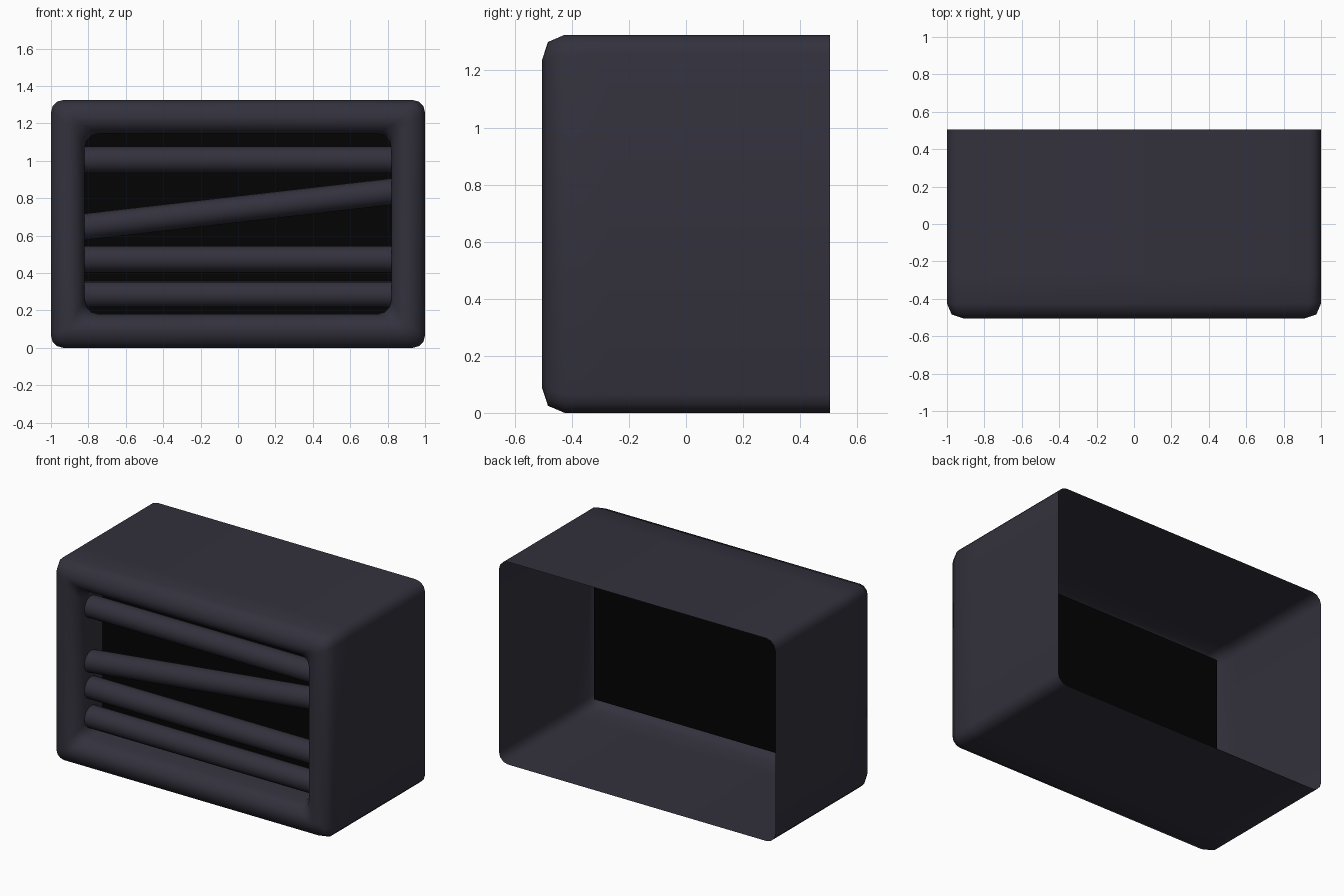
import bpy, bmesh, math

if "Cube" in bpy.data.objects:
    bpy.data.objects.remove(bpy.data.objects["Cube"])

HX, HZ = 1.0, 0.6625   # half width, half height
CZ = HZ                # centre height
BACK = -0.23           # depth of the recess panel


def material(name, rgb):
    m = bpy.data.materials.new(name)
    m.diffuse_color = (*rgb, 1)
    m.use_nodes = True
    m.node_tree.nodes["Principled BSDF"].inputs["Base Color"].default_value = m.diffuse_color
    return m


casing_mat = material("dark_casing", (0.033, 0.031, 0.046))
black_mat = material("black", (0.001, 0.001, 0.001))


def finish(name, bm, mat, angle=60):
    me = bpy.data.meshes.new(name)
    bm.to_mesh(me)
    bm.free()
    me.materials.append(mat)
    ob = bpy.data.objects.new(name, me)
    bpy.context.collection.objects.link(ob)
    bpy.ops.object.select_all(action='DESELECT')
    ob.select_set(True)
    bpy.context.view_layer.objects.active = ob
    bpy.ops.object.shade_smooth_by_angle(angle=math.radians(angle))
    return ob


def rounded_ring(bm, inset, y, r, seg=3):
    """Rounded rectangle loop in the xz plane."""
    verts = []
    for k, (sx, sz) in enumerate([(1, 1), (-1, 1), (-1, -1), (1, -1)]):
        cx, cz = sx * (HX - inset - r), sz * (HZ - inset - r)
        for i in range(seg + 1):
            a = math.pi / 2 * (k + i / seg)
            verts.append(bm.verts.new((cx + r * math.cos(a), y, CZ + cz + r * math.sin(a))))
    return verts


def bridge(bm, a, b):
    n = len(a)
    for i in range(n):
        j = (i + 1) % n
        bm.faces.new((a[i], a[j], b[j], b[i]))


# Casing: open-backed sheet, rounded front rim, rolled into the recess
bm = bmesh.new()
profile = [(0, 0.505, 0.066), (0, -0.27, 0.066), (0, -0.425, 0.066), (0.025, -0.484, 0.055),
           (0.09, -0.505, 0.03), (0.125, -0.497, 0.04),
           (0.16, -0.468, 0.06), (0.18, -0.42, 0.075), (0.18, BACK, 0.075)]
rings = [rounded_ring(bm, *p) for p in profile]
for a, b in zip(rings, rings[1:]):
    bridge(bm, a, b)
finish("casing", bm, casing_mat)

# Black panel closing the recess
bm = bmesh.new()
bm.faces.new([bm.verts.new((sx * (HX - 0.175), BACK, CZ + sz * (HZ - 0.175)))
              for sx, sz in ((1, 1), (-1, 1), (-1, -1), (1, -1))])
finish("recess_panel", bm, black_mat)


# Slats: round bars with vertical ends, one of them slipped askew
def slat(name, z_left, z_right, r=0.071, y=-0.345, n=16):
    bm = bmesh.new()
    ends = []
    for x, z in ((-0.82, z_left), (0.82, z_right)):
        ends.append([bm.verts.new((x, y + r * math.cos(2 * math.pi * i / n),
                                   z + r * math.sin(2 * math.pi * i / n))) for i in range(n)])
    bridge(bm, *ends)
    bmesh.ops.recalc_face_normals(bm, faces=bm.faces)
    finish(name, bm, casing_mat)


slat("slat_top", 1.005, 1.005)
slat("slat_slipped", 0.647, 0.835)
slat("slat_lower", 0.475, 0.475)
slat("slat_bottom", 0.285, 0.285)
